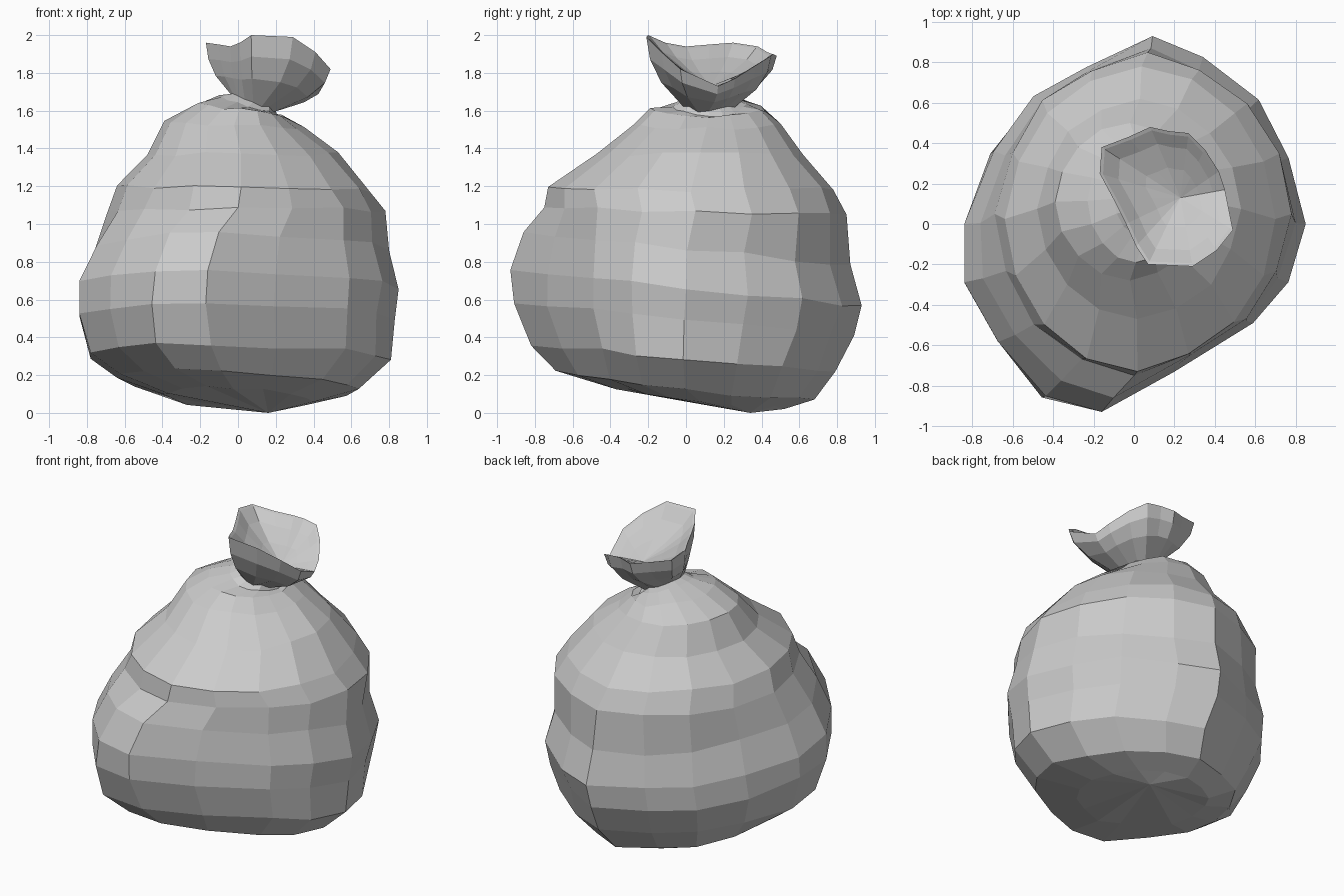
import bpy, bmesh, math, random
from mathutils import Vector

if "Cube" in bpy.data.objects:
    bpy.data.objects.remove(bpy.data.objects["Cube"])

random.seed(4)
N = 16

# Plan outline of the bulging lower bag, counter-clockwise from +x
OUTLINE = [(.85, 0), (.77, .33), (.62, .62), (.34, .83), (.09, .93), (-.25, .80),
           (-.52, .65), (-.72, .37), (-.85, 0), (-.85, -.29), (-.70, -.60),
           (-.45, -.86), (-.17, -.93), (.2, -.75), (.6, -.5), (.77, -.29)]

# Rings: xmin, xmax, ymin, ymax, z at origin, x tilt, y tilt, weight of OUTLINE
RINGS = [
    (-.40, .40, -.37, .52, .09, -.03, -.12, .3),
    (-.64, .64, -.69, .68, .15, -.05, -.11, .7),
    (-.78, .81, -.82, .79, .29, 0, -.09, 1),
    (-.84, .83, -.91, .89, .50, 0, -.09, 1),
    (-.84, .85, -.93, .93, .66, 0, -.10, 1),
    (-.76, .80, -.86, .87, .87, 0, -.10, .8),
    (-.69, .78, -.75, .85, 1.07, 0, -.02, .3),
    (-.64, .70, -.73, .78, 1.19, -.02, 0, .1),
    (-.48, .53, -.47, .62, 1.37, 0, 0, .1),
    (-.39, .35, -.28, .50, 1.52, -.04, 0, 0),
    (-.23, .25, -.19, .42, 1.605, -.12, 0, 0),
    (-.10, .21, -.07, .32, 1.645, -.32, 0, 0),
    (-.04, .20, -.03, .27, 1.67, -.35, 0, 0),
]
# Extra push of the sagging front-left corner on the low rings
SAG = {1: 1.07, 2: 1.07, 3: 1.02}

# Open gathered mouth, same angular order
RIM = [(.45, .17, 1.73), (.42, .26, 1.77), (.35, .37, 1.84), (.27, .45, 1.89),
       (.17, .46, 1.90), (.08, .48, 1.89), (-.03, .43, 1.91), (-.16, .38, 1.94),
       (-.17, .25, 1.96), (-.10, .12, 1.95), (-.04, 0, 1.94), (.01, -.11, 1.96),
       (.07, -.20, 2.0), (.29, -.21, 1.99), (.41, -.13, 1.91), (.49, -.03, 1.82)]
RIM = [Vector(p) for p in RIM]


def body_ring(k, x0, x1, y0, y1, z, tx, ty, w):
    pts = []
    for i in range(N):
        a = 2 * math.pi * i / N
        u = (1 - w) * math.cos(a) + w * OUTLINE[i][0] / .85
        v = (1 - w) * math.sin(a) + w * OUTLINE[i][1] / .93
        crumple = 1 - random.uniform(0, .03)
        if i == 11:
            crumple = SAG.get(k, crumple)
        x = (x0 + x1) / 2 + (x1 - x0) / 2 * u * (crumple if abs(u) < .95 else 1)
        y = (y0 + y1) / 2 + (y1 - y0) / 2 * v * (crumple if abs(v) < .95 else 1)
        zz = z + tx * x + ty * y + random.uniform(-.012, .012)
        pts.append(Vector((x, y, zz)))
    return pts


def between(a, b, txy, tz):
    return [Vector((p.x + (q.x - p.x) * txy, p.y + (q.y - p.y) * txy,
                    p.z + (q.z - p.z) * tz)) for p, q in zip(a, b)]


def loft(name, rings, start=None, end=None):
    bm = bmesh.new()
    vs = [[bm.verts.new(p) for p in r] for r in rings]
    for a, b in zip(vs, vs[1:]):
        for i in range(N):
            j = (i + 1) % N
            bm.faces.new((a[i], a[j], b[j], b[i]))
    for tip, ring in ((start, vs[0]), (end, vs[-1])):
        if tip:
            c = bm.verts.new(tip)
            for i in range(N):
                bm.faces.new((c, ring[i], ring[(i + 1) % N]))
    bmesh.ops.recalc_face_normals(bm, faces=bm.faces)
    me = bpy.data.meshes.new(name)
    bm.to_mesh(me)
    bm.free()
    ob = bpy.data.objects.new(name, me)
    bpy.context.collection.objects.link(ob)
    return ob


# Filled body up to the tied neck
rings = [body_ring(k, *r) for k, r in enumerate(RINGS)]
neck = rings[-1]

# Flared outside of the mouth, then the shallow inside folding back down
flare = [between(neck, RIM, .6, .35), between(neck, RIM, .9, .68), RIM]
centre = Vector((.23, .13, 1.73))
lip = [p + (centre - p).normalized() * .02 for p in RIM]
inner = [lip] + [between([centre] * N, lip, t, z) for t, z in ((.8, .7), (.45, .35))]
loft("tied_bag", rings + flare + inner, start=(.16, .34, 0), end=centre)
